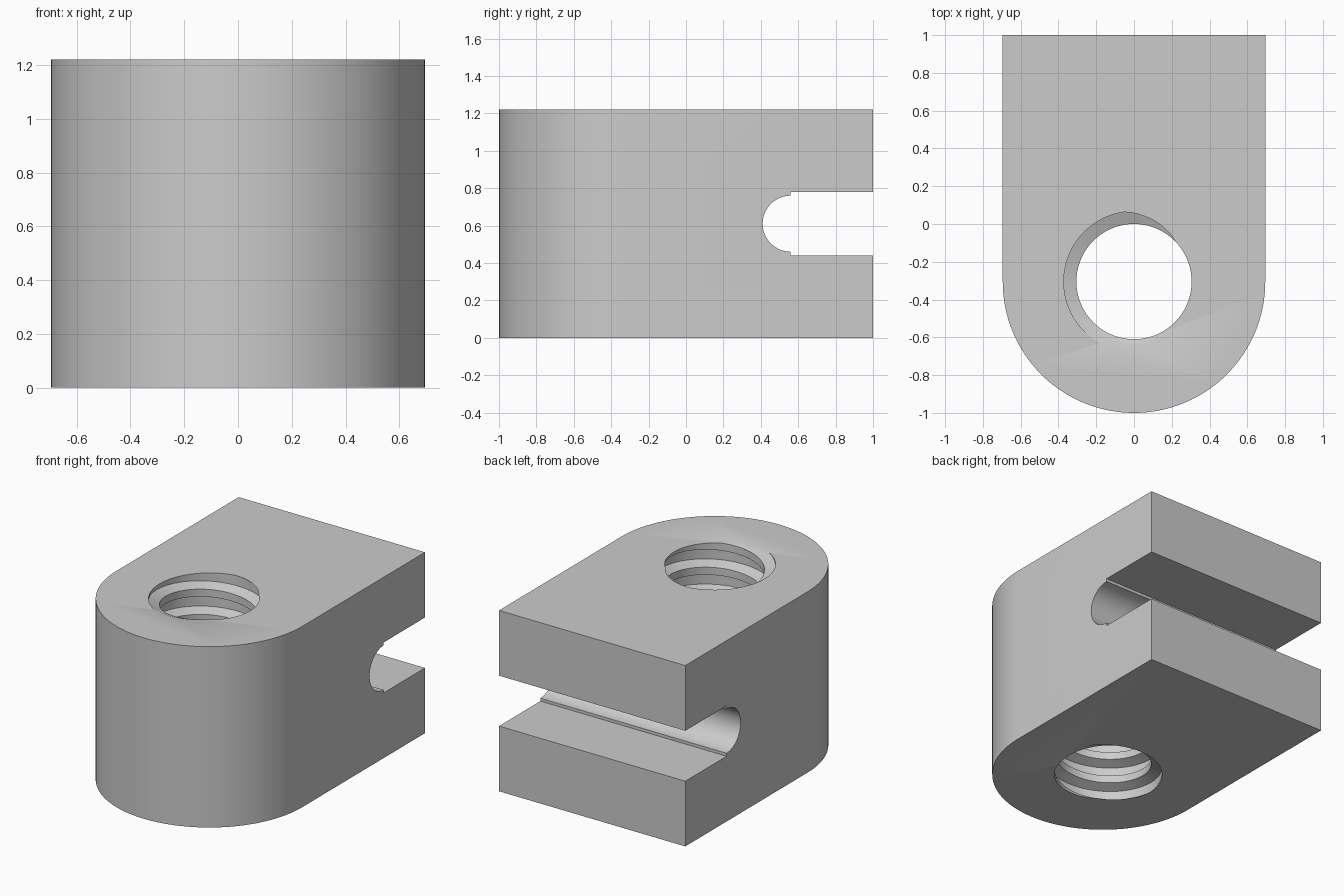
import bpy
import bmesh
from math import pi, cos, sin, radians

if "Cube" in bpy.data.objects:
    bpy.data.objects.remove(bpy.data.objects["Cube"])

HEIGHT = 1.22
HALF_W = 0.695
HOLE_Y = -0.305
CREST_R, ROOT_R, PITCH = 0.305, 0.372, 0.17


def finish(bm, name):
    bmesh.ops.recalc_face_normals(bm, faces=bm.faces)
    mesh = bpy.data.meshes.new(name)
    bm.to_mesh(mesh)
    bm.free()
    obj = bpy.data.objects.new(name, mesh)
    bpy.context.collection.objects.link(obj)
    return obj


def prism(name, points, direction):
    """Extrude a closed outline along a direction."""
    bm = bmesh.new()
    face = bm.faces.new([bm.verts.new(p) for p in points])
    geom = bmesh.ops.extrude_face_region(bm, geom=[face])["geom"]
    moved = [g for g in geom if isinstance(g, bmesh.types.BMVert)]
    bmesh.ops.translate(bm, verts=moved, vec=direction)
    return finish(bm, name)


def arc(radius, start, end, steps):
    for i in range(steps + 1):
        a = radians(start + (end - start) * i / steps)
        yield radius * cos(a), radius * sin(a)


def thread_cutter(name, steps=72, turns=9):
    """Sweep one thread tooth along a helix and close both ends."""
    # Tooth outline: lower flank, root, upper flank, crest
    tooth = [(CREST_R, -0.35), (ROOT_R, -0.2), (ROOT_R, 0.2), (CREST_R, 0.35)]
    last = steps * turns
    top_angle = radians(170)
    base = HEIGHT - 8 * PITCH
    bm = bmesh.new()
    verts = {}
    for k in range(last + steps + 1):
        a = top_angle + 2 * pi * k / steps
        for j, (r, t) in enumerate(tooth):
            if k <= last or j == 0:
                z = base + PITCH * (k / steps + t)
                verts[k, j] = bm.verts.new((r * cos(a), HOLE_Y + r * sin(a), z))
    for k in range(last):
        for j in range(4):
            step = (k, j + 1) if j < 3 else (k + steps, 0)
            ahead = (step[0] + 1, step[1])
            bm.faces.new([verts[k, j], verts[k + 1, j], verts[ahead], verts[step]])
    # Fan the open ends to a point outside the body
    low = bm.verts.new((0, HOLE_Y, -0.6))
    high = bm.verts.new((0, HOLE_Y, HEIGHT + 0.6))
    for e in [e for e in bm.edges if e.is_boundary]:
        tip = low if e.verts[0].co.z < HEIGHT / 2 else high
        bm.faces.new([e.verts[0], e.verts[1], tip])
    return finish(bm, name)


# Body: square back, half-round front
outline = [(x, y + HOLE_Y, 0) for x, y in arc(HALF_W, 180, 360, 64)]
outline += [(HALF_W, 1, 0), (-HALF_W, 1, 0)]
body = prism("clamp_body", outline, (0, 0, HEIGHT))

# Slot across the back with a slightly narrower round end
SLOT_Y, SLOT_Z = 0.56, HEIGHT / 2
slot = [(-1, SLOT_Y + y, SLOT_Z + z) for y, z in arc(0.15, 90, 270, 32)]
slot += [(-1, y, SLOT_Z + z) for y, z in
         ((SLOT_Y, -0.17), (1.2, -0.17), (1.2, 0.17), (SLOT_Y, 0.17))]

# Cut the slot and the threaded hole
bpy.context.view_layer.objects.active = body
for cutter in (prism("slot_cutter", slot, (2, 0, 0)), thread_cutter("thread_cutter")):
    cutter.hide_render = True
    mod = body.modifiers.new(cutter.name, "BOOLEAN")
    mod.operation = "DIFFERENCE"
    mod.solver = "EXACT"
    mod.object = cutter
    bpy.ops.object.modifier_apply(modifier=mod.name)
    bpy.data.objects.remove(cutter)

# Plain grey material
grey = bpy.data.materials.new("light_grey")
grey.use_nodes = True
color = (0.6, 0.6, 0.6, 1)
grey.diffuse_color = color
grey.node_tree.nodes["Principled BSDF"].inputs["Base Color"].default_value = color
body.data.materials.clear()
body.data.materials.append(grey)
for poly in body.data.polygons:
    poly.material_index = 0

bpy.ops.object.select_all(action="DESELECT")
body.select_set(True)
bpy.ops.object.shade_smooth_by_angle(angle=radians(30))
